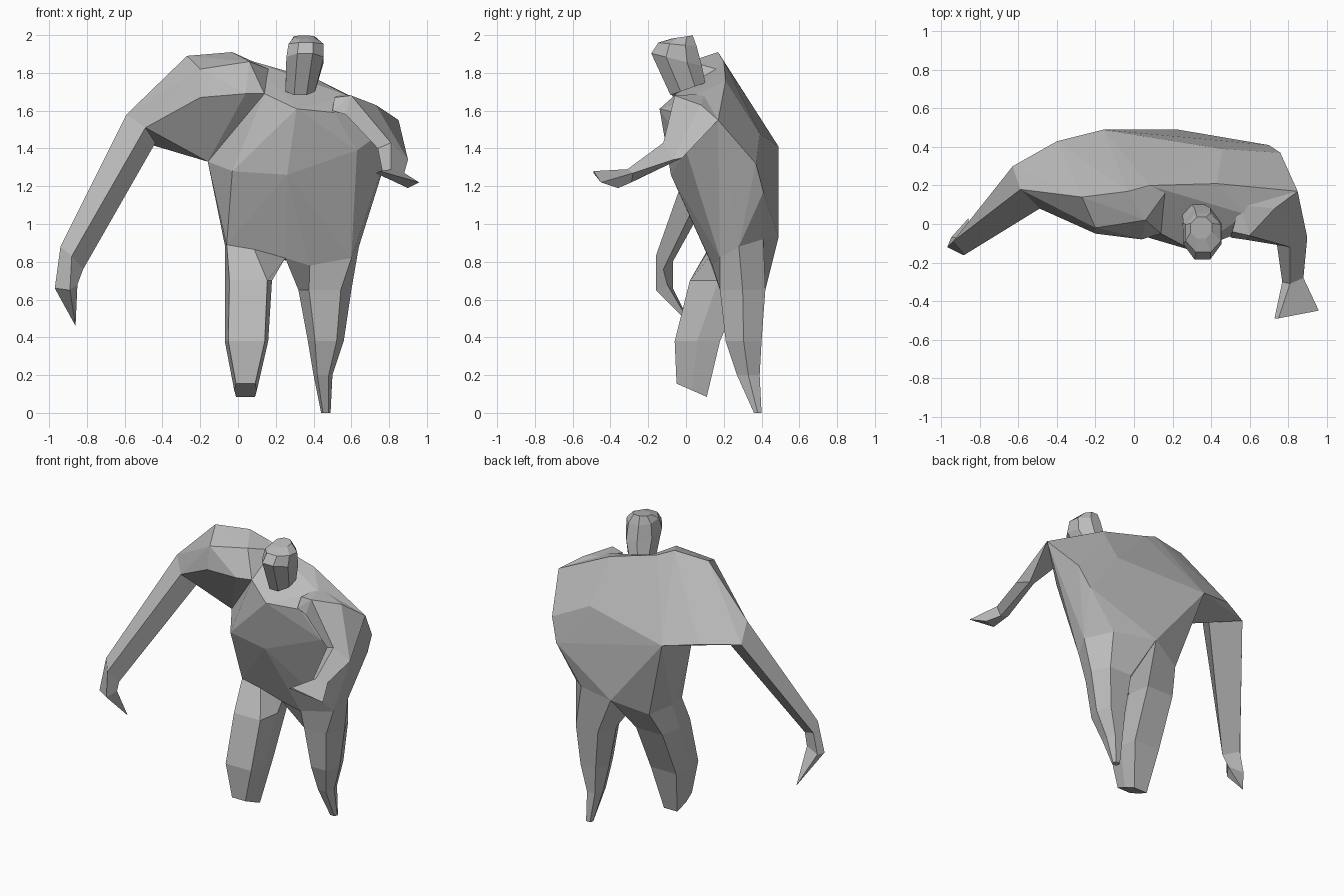
import bpy
import bmesh
from math import cos, sin, pi
from mathutils import Vector

default_cube = bpy.data.objects.get("Cube")
if default_cube:
    bpy.data.objects.remove(default_cube, do_unlink=True)

# One plain clay colour for the whole figure
clay = bpy.data.materials.new("clay_grey")
clay.use_nodes = True
grey = (.5, .5, .5, 1)
clay.diffuse_color = grey
clay.node_tree.nodes["Principled BSDF"].inputs["Base Color"].default_value = grey


def finish(name, bm):
    """Turn a bmesh into a flat shaded, named object."""
    bmesh.ops.recalc_face_normals(bm, faces=bm.faces)
    mesh = bpy.data.meshes.new(name)
    bm.to_mesh(mesh)
    bm.free()
    mesh.materials.append(clay)
    part = bpy.data.objects.new(name, mesh)
    bpy.context.collection.objects.link(part)
    return part


def hull(name, points):
    """Faceted solid wrapped around a handful of landmark points."""
    bm = bmesh.new()
    for point in points:
        bm.verts.new(point)
    result = bmesh.ops.convex_hull(bm, input=bm.verts[:])
    loose = [v for v in result["geom_interior"] if isinstance(v, bmesh.types.BMVert)]
    bmesh.ops.delete(bm, geom=loose, context="VERTS")
    return finish(name, bm)


def loft(name, rings):
    """Skin a row of equally sized rings and cap both ends."""
    bm = bmesh.new()
    loops = [[bm.verts.new(point) for point in ring] for ring in rings]
    for lower, upper in zip(loops, loops[1:]):
        count = len(lower)
        for i in range(count):
            j = (i + 1) % count
            bm.faces.new((lower[i], lower[j], upper[j], upper[i]))
    bm.faces.new(loops[0])
    bm.faces.new(loops[-1])
    return finish(name, bm)


def leg_ring(left, right, front, back, height, slope=0, taper=.2):
    """Six sided leg section: taper narrows the front and back faces."""
    middle = (front + back) / 2
    inset = (right - left) * taper
    rise = slope / 2
    return [Vector(p) for p in (
        (left + inset, front, height - rise), (right - inset, front, height - rise),
        (right, middle, height), (right - inset, back, height + rise),
        (left + inset, back, height + rise), (left, middle, height))]


def oval_ring(centre, width, depth, tilt):
    """Eight sided head section, tilted from front to back."""
    angles = [pi / 4 * i + pi / 8 for i in range(8)]
    return [Vector(centre) + Vector((width * cos(a), depth * sin(a), tilt * depth * sin(a)))
            for a in angles]


# Landmarks shared by neighbouring parts
shoulder_peak = (-.03, .17, 1.91)
shoulder_back = (.08, .2, 1.86)
neck_right = (.19, .2, 1.81)
neck_left = (.43, .21, 1.76)
back_middle = (-.16, .49, 1.41)
armpit = (-.16, .16, 1.33)
chest_right = (.14, -.05, 1.69)
left_shoulder = (.85, .17, 1.55)
crotch_front = (.25, .12, .82)
crotch_back = (.23, .49, .93)
elbow = [(-.63, .3, 1.47), (-.59, .18, 1.58), (-.49, .08, 1.51), (-.42, .22, 1.46)]

# Hip outlines, where each leg flows out of the torso
left_hip = [(.38, .14, .78), (.6, .18, .82), (.64, .28, .88),
            (.51, .41, .92), crotch_back, crotch_front]
right_hip = [(-.06, .13, .89), (.08, .13, .88), crotch_front,
             crotch_back, (0, .4, .86), (-.07, .25, .89)]

# Heavy torso, leaning to one side
hull("torso", left_hip + right_hip + [
    shoulder_back, neck_right, neck_left, back_middle, armpit, chest_right, left_shoulder,
    (.46, .39, 1.48), (.31, -.14, 1.61), (.51, -.06, 1.59), (.58, .05, 1.68),
    (.26, -.08, 1.26), (-.03, -.04, 1.28), (.63, 0, 1.39), (.7, .2, 1.14),
    (.76, .37, 1.32), (.7, .41, 1.17)])

# Raised shoulder and upper arm
hull("right_upper_arm", elbow + [
    shoulder_peak, shoulder_back, neck_right, back_middle, armpit, chest_right,
    (-.27, .14, 1.89), (-.2, -.02, 1.82), (-.2, -.05, 1.67),
    (.06, .02, 1.86), (.04, -.08, 1.69), (-.4, .43, 1.46)])

# Long hanging forearm with a pointed hand
wrist = [(-.92, -.07, .8), (-.94, -.09, .88), (-.88, -.16, .83), (-.82, -.12, .76)]
knuckles = [(-.95, -.07, .66), (-.97, -.12, .66), (-.89, -.16, .65), (-.85, -.1, .68)]
loft("right_forearm", [elbow, wrist, knuckles])
hull("right_hand", knuckles + [(-.86, .03, .46)])

# Bent arm reaching forward, ending in a flared hand
loft("left_arm", [
    [(.57, -.08, 1.58), (.6, -.06, 1.68), (.73, .08, 1.63), left_shoulder],
    [(.74, -.09, 1.4), (.81, -.12, 1.43), (.9, -.07, 1.34), (.83, -.02, 1.35)],
    [(.77, -.3, 1.25), (.81, -.31, 1.29), (.88, -.28, 1.27), (.84, -.29, 1.22)],
    [(.73, -.49, 1.27), (.75, -.49, 1.28), (.96, -.45, 1.22), (.9, -.36, 1.19)]])
hull("left_shoulder_strap", [
    (.5, -.07, 1.6), (.51, -.04, 1.67), (.57, -.08, 1.58), (.6, -.06, 1.68),
    (.55, .1, 1.69), (.73, .08, 1.63), left_shoulder])

# Tapered straight leg, set back
loft("left_leg", [
    left_hip,
    leg_ring(.32, .6, .18, .42, .65),
    leg_ring(.37, .56, .21, .4, .38),
    leg_ring(.4, .5, .27, .39, .2),
    leg_ring(.44, .49, .36, .4, 0)])

# Bent leg, lifted and set forward
loft("right_leg", [
    right_hip,
    leg_ring(-.07, .18, .02, .32, .7, 0, .1),
    leg_ring(-.07, .16, -.06, .18, .38, 0, .08),
    leg_ring(-.02, .1, -.05, .11, .12, -.07, .08)])

# Faceted head, tipped forward
loft("head", [
    oval_ring((.33, .01, 1.715), .085, .1, .35),
    oval_ring((.355, -.05, 1.87), .107, .145, -.25),
    oval_ring((.36, -.045, 1.95), .1, .11, -.1),
    oval_ring((.35, -.02, 1.99), .06, .06, .15)])
